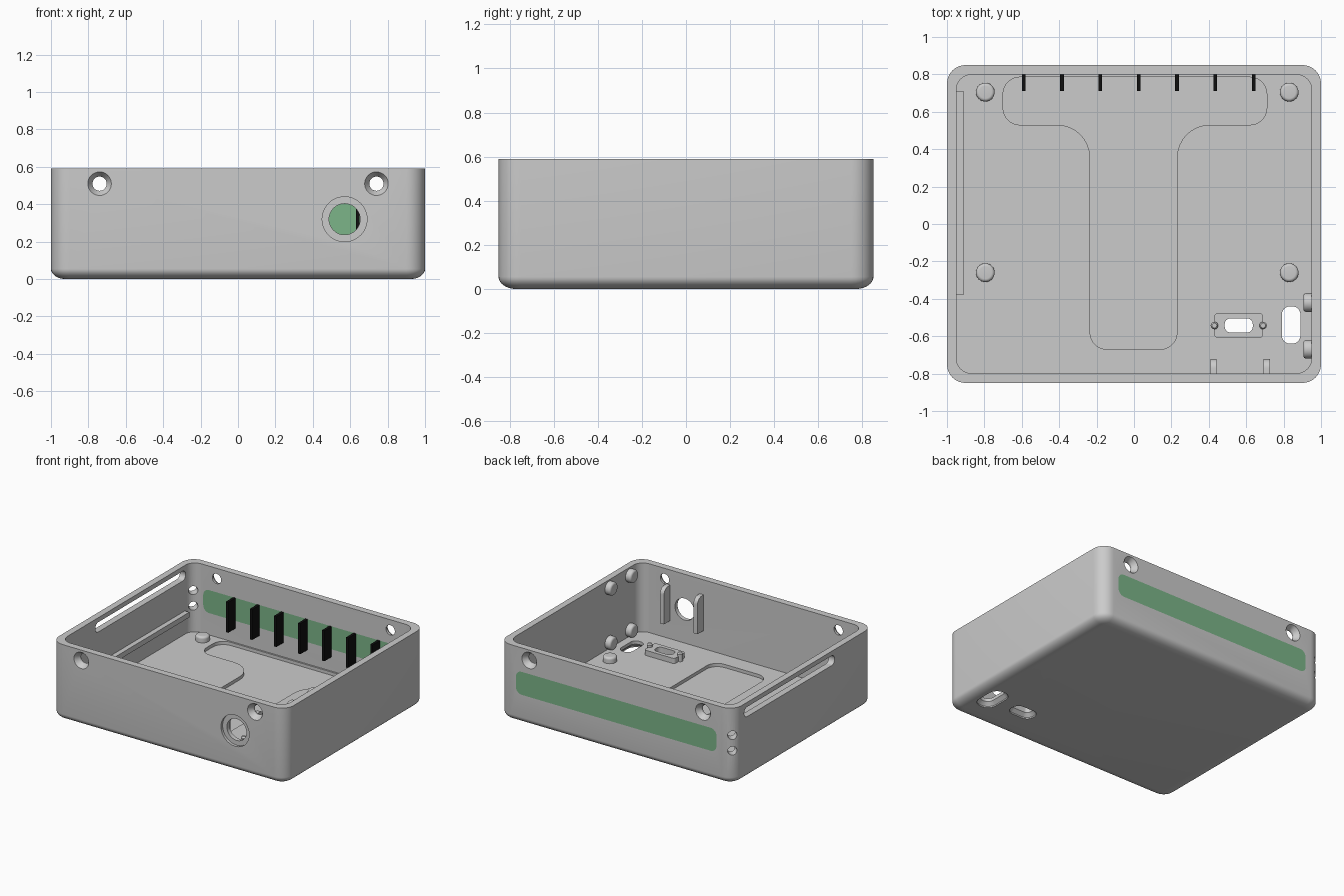
import bpy, bmesh
from math import sin, cos, pi

if "Cube" in bpy.data.objects:
    bpy.data.objects.remove(bpy.data.objects["Cube"])

Q = 0.5 ** 0.5
# Local (a, b, h) -> world, extruding along the named axis
MAP = {
    'z': lambda a, b, h: (a, b, h),
    'y': lambda a, b, h: (a, h, b),
    'x': lambda a, b, h: (h, a, b),
    'back_left': lambda a, b, h: (Q * (a - h), Q * (a + h), b),
    'front_left': lambda a, b, h: (-Q * (a + h), Q * (a - h), b),
}


def loft(name, rings, axis='z', color=None):
    """Skin a list of (outline, height) rings and cap both ends."""
    bm = bmesh.new()
    vs = [[bm.verts.new(MAP[axis](a, b, h)) for a, b in pts] for pts, h in rings]
    n = len(vs[0])
    for lo, hi in zip(vs, vs[1:]):
        for i in range(n):
            j = (i + 1) % n
            bm.faces.new((lo[i], lo[j], hi[j], hi[i]))
    bm.faces.new(vs[0][::-1])
    bm.faces.new(vs[-1])
    bmesh.ops.recalc_face_normals(bm, faces=bm.faces)
    me = bpy.data.meshes.new(name)
    bm.to_mesh(me)
    bm.free()
    ob = bpy.data.objects.new(name, me)
    bpy.context.collection.objects.link(ob)
    if color:
        mat = bpy.data.materials.new(name)
        mat.diffuse_color = color
        mat.use_nodes = True
        mat.node_tree.nodes["Principled BSDF"].inputs["Base Color"].default_value = mat.diffuse_color
        me.materials.append(mat)
    return ob


def fillet(corners, n=8):
    """Round the right-angled corners (a, b, radius) of an outline."""
    out = []
    for i, (a, b, r) in enumerate(corners):
        if r == 0:
            out.append((a, b))
            continue
        dirs = []
        for o in (corners[i - 1], corners[(i + 1) % len(corners)]):
            dx, dy = o[0] - a, o[1] - b
            d = (dx * dx + dy * dy) ** 0.5
            dirs.append((dx / d, dy / d))
        (ux, uy), (vx, vy) = dirs
        cx, cy = a + r * (ux + vx), b + r * (uy + vy)
        for k in range(n + 1):
            t = k / n * pi / 2
            out.append((cx - r * (vx * cos(t) + ux * sin(t)),
                        cy - r * (vy * cos(t) + uy * sin(t))))
    return out


def rrect(a0, a1, b0, b1, r, n=8):
    return fillet([(a0, b0, r), (a1, b0, r), (a1, b1, r), (a0, b1, r)], n)


def prism(name, pts, h0, h1, axis='z', color=None):
    return loft(name, [(pts, h0), (pts, h1)], axis, color)


def lathe(name, a, b, profile, axis='z', n=32):
    """Turned part from (radius, height) pairs."""
    return loft(name, [([(a + r * cos(2 * pi * i / n), b + r * sin(2 * pi * i / n))
                         for i in range(n)], h) for r, h in profile], axis)


def cut(target, cutter, keep=False):
    m = target.modifiers.new('cut', 'BOOLEAN')
    m.operation, m.solver, m.object = 'DIFFERENCE', 'EXACT', cutter
    bpy.context.view_layer.objects.active = target
    bpy.ops.object.modifier_apply(modifier=m.name)
    if not keep:
        bpy.data.objects.remove(cutter)


FLOOR, TOP, IX, IY = 0.06, 0.59, 0.95, 0.798

# Outer shell with rounded bottom edge, then hollowed
rings = []
for k in range(9):
    t = k / 8 * pi / 2
    d = 0.08 * (1 - sin(t))
    rings.append((rrect(-1 + d, 1 - d, -0.85 + d, 0.85 - d, 0.1 - d), 0.055 * (1 - cos(t))))
rings.append((rrect(-1, 1, -0.85, 0.85, 0.1), TOP))
case = loft('case_shell', rings)
cut(case, prism('cavity', rrect(-IX, IX, -IY, IY, 0.08), FLOOR, 0.8))

# T-shaped recess in the floor
cut(case, prism('recess', fillet([
    (-0.235, -0.67, 0.09), (0.23, -0.67, 0.09), (0.23, 0.53, 0.175), (0.71, 0.53, 0.09),
    (0.71, 0.785, 0.09), (-0.70, 0.785, 0.09), (-0.70, 0.53, 0.09), (-0.235, 0.53, 0.175)]),
    0.035, 0.2))

# Countersunk screw holes, front and back
for x in (-0.74, 0.74):
    for s in (-1, 1):
        cut(case, lathe('screw_hole', x, 0.51, [
            (0.038, s * 0.7), (0.038, s * 0.812), (0.063, s * 0.85), (0.063, s * 0.9)], 'y'))

# Large counterbored front hole
cut(case, lathe('front_hole', 0.57, 0.32, [
    (0.083, -0.7), (0.083, -0.83), (0.12, -0.83), (0.12, -0.9)], 'y', 48))

# Diagonal holes through the two left corners
for axis in ('back_left', 'front_left'):
    for z in (0.26, 0.38):
        cut(case, lathe('corner_hole', -0.106, z, [(0.033, 1.13), (0.033, 1.4)], axis, 24))

# Long slot in the left wall
cut(case, prism('side_slot', rrect(-0.38, 0.72, 0.48, 0.555, 0.036), -1.1, -0.9, 'x'))

# Back window opening and its green panel
window = rrect(-0.855, 0.855, 0.228, 0.405, 0.05)
cut(case, prism('window', window, 0.7, 0.95, 'y'))
prism('back_panel', window, IY, 0.85, 'y', (0.2, 0.46, 0.25, 1))

# Black fins behind the panel
for i in range(7):
    x = -0.59 + i * 0.205
    prism('panel_fin', [(x - 0.01, 0.17), (x + 0.01, 0.17), (x + 0.01, 0.405), (x - 0.01, 0.405)],
          0.71, IY + 0.002, 'y', (0.005, 0.005, 0.005, 1))

# Connector frame and openings in the floor
frame = prism('connector_frame', rrect(0.43, 0.69, -0.61, -0.475, 0.02), FLOOR - 0.01, 0.10)
for a0, a1, b0, b1, r in ((0.485, 0.635, -0.58, -0.505, 0.03), (0.79, 0.89, -0.64, -0.44, 0.045)):
    e = 0.025
    wide, slim = rrect(a0 - e, a1 + e, b0 - e, b1 + e, r + e), rrect(a0, a1, b0, b1, r)
    c = loft('floor_opening', [(wide, -0.1), (wide, 0.01), (slim, 0.035), (slim, 0.3)])
    cut(frame, c, True)
    cut(case, c)
for x in (0.43, 0.69):
    lathe('frame_pin', x, -0.543, [(0.02, FLOOR - 0.01), (0.02, 0.115), (0.013, 0.125)], n=20)


# Rounded bosses on the floor and on the right wall
def boss(name, a, b, base, height, axis):
    prof = [(0.05, base)] + [(0.033 + 0.017 * cos(t * pi / 12),
                              base + height - (0.017 - 0.017 * sin(t * pi / 12)) * (1 if height > 0 else -1))
                             for t in range(7)]
    lathe(name, a, b, prof, axis)


for x in (-0.795, 0.83):
    for y in (-0.26, 0.705):
        boss('floor_boss', x, y, FLOOR - 0.01, 0.055, 'z')
for y in (-0.42, -0.67):
    for z in (0.11, 0.53):
        boss('wall_boss', y, z, IX + 0.01, -0.055, 'x')

# Ribs beside the front hole
for x in (0.425, 0.71):
    prism('front_rib', fillet([(-0.805, 0.2, 0), (-0.722, 0.2, 0), (-0.722, 0.475, 0.05),
                               (-0.805, 0.475, 0)]), x - 0.017, x + 0.017, 'x')

# Ledge along the left wall
prism('left_ledge', [(-0.38, 0.2), (0.71, 0.2), (0.71, 0.24), (-0.38, 0.24)], -0.96, -0.912, 'x')

# Smooth curved faces, keep edges sharp
for ob in bpy.context.scene.objects:
    ob.select_set(True)
    bpy.context.view_layer.objects.active = ob
bpy.ops.object.shade_smooth_by_angle(angle=0.5)
